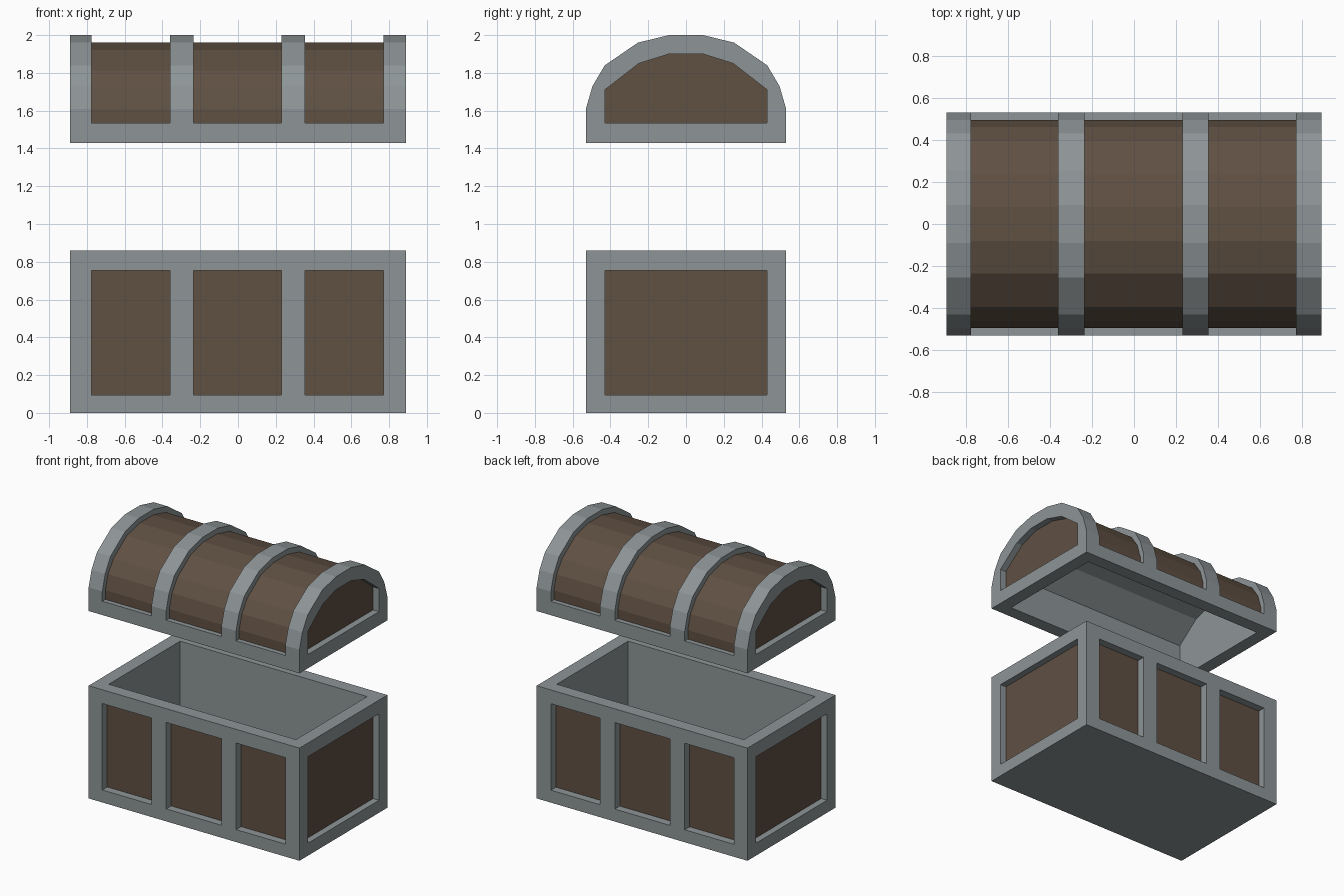
import bpy, bmesh

if "Cube" in bpy.data.objects:
    bpy.data.objects.remove(bpy.data.objects["Cube"])

wood = bpy.data.materials.new("wood")
wood.diffuse_color = (0.115, 0.08, 0.055, 1)
wood.use_nodes = True
wood.node_tree.nodes["Principled BSDF"].inputs["Base Color"].default_value = wood.diffuse_color
iron = bpy.data.materials.new("iron")
iron.diffuse_color = (0.27, 0.30, 0.31, 1)
iron.use_nodes = True
iron.node_tree.nodes["Principled BSDF"].inputs["Base Color"].default_value = iron.diffuse_color

BAYS = [(-0.775, -0.36), (-0.235, 0.23), (0.355, 0.77)]   # x ranges between straps
SIDE_DEPTH, END_DEPTH, SKIN = 0.06, 0.05, 0.012


def prism(bm, pts, a, b, axis):
    """Extrude a 2D outline (other axis, z) from a to b along x or y."""
    place = (lambda p, t: (t, p[0], p[1])) if axis == 'x' else (lambda p, t: (p[0], t, p[1]))
    lo = [bm.verts.new(place(p, a)) for p in pts]
    hi = [bm.verts.new(place(p, b)) for p in pts]
    n = len(pts)
    bm.faces.new(lo)
    bm.faces.new(hi[::-1])
    for i in range(n):
        j = (i + 1) % n
        bm.faces.new((lo[i], hi[i], hi[j], lo[j]))


def make(name, parts, mat=None):
    bm = bmesh.new()
    for p in parts:
        prism(bm, *p)
    bmesh.ops.recalc_face_normals(bm, faces=bm.faces)
    me = bpy.data.meshes.new(name)
    bm.to_mesh(me)
    bm.free()
    if mat:
        me.materials.append(mat)
    ob = bpy.data.objects.new(name, me)
    bpy.context.collection.objects.link(ob)
    return ob


def carve(ob, parts):
    """Subtract a set of separate prisms from an object."""
    cutter = make("cutter", parts)
    cutter.hide_render = True
    mod = ob.modifiers.new("carve", 'BOOLEAN')
    mod.operation, mod.solver, mod.object = 'DIFFERENCE', 'EXACT', cutter
    bpy.context.view_layer.objects.active = ob
    bpy.ops.object.modifier_apply(modifier=mod.name)
    bpy.data.objects.remove(cutter)


def rect(u0, u1, z0, z1):
    return [(u0, z0), (u1, z0), (u1, z1), (u0, z1)]


def sym(half):
    """Mirror a half outline (from lower right to top) to the left."""
    return half + [(-u, z) for u, z in reversed(half)]


# Chest base: hollow iron box with recessed wooden panels
cuts = [(rect(-0.79, 0.79, 0.10, 1.0), -0.43, 0.43, 'y')]
panels = []
for s in (-1, 1):
    face = s * (0.53 - SIDE_DEPTH)
    for x0, x1 in BAYS:
        r = rect(x0, x1, 0.095, 0.755)
        cuts.append((r, face - s * SKIN, s * 0.7, 'y'))
        panels.append((r, face - s * SKIN, face, 'y'))
    face = s * (0.89 - END_DEPTH)
    r = rect(-0.43, 0.43, 0.095, 0.755)
    cuts.append((r, face - s * SKIN, s * 1.1, 'x'))
    panels.append((r, face - s * SKIN, face, 'x'))
base = make("chest_base_frame", [(rect(-0.53, 0.53, 0, 0.86), -0.89, 0.89, 'x')], iron)
carve(base, cuts)
make("chest_base_panels", panels, wood)

# Lid outlines: outer iron, recessed wood roof, end panel, cavity
outer = sym([(0.53, 1.43), (0.53, 1.61), (0.495, 1.73), (0.43, 1.84), (0.255, 1.96), (0.09, 2.0)])
roof = sym([(0.493, 1.535), (0.493, 1.605), (0.46, 1.715), (0.395, 1.81), (0.235, 1.922), (0.08, 1.96)])
under = [(y * 0.98, 1.535 + (z - 1.535) * 0.98) for y, z in roof]
end = sym([(0.43, 1.535), (0.43, 1.71), (0.25, 1.85), (0.09, 1.90)])
cavity = sym([(0.43, 1.3), (0.43, 1.70), (0.25, 1.84), (0.09, 1.89)])

# Lid: hollow iron vault with straps, wooden roof strips and end panels
cuts = [(cavity, -0.79, 0.79, 'x')]
for x0, x1 in BAYS:
    sky = [(-0.7, 1.535), (-0.7, 2.2), (0.7, 2.2), (0.7, 1.535)]
    cuts.append((sky + under, x0, x1, 'x'))
panels = []
for s in (-1, 1):
    face = s * (0.89 - END_DEPTH)
    cuts.append((end, face - s * SKIN, s * 1.1, 'x'))
    panels.append((end, face - s * SKIN, face, 'x'))
lid = make("lid_frame", [(outer, -0.89, 0.89, 'x')], iron)
carve(lid, cuts)
make("lid_end_panels", panels, wood)
make("lid_roof_boards", [(roof + under[::-1], x0, x1, 'x') for x0, x1 in BAYS], wood)
